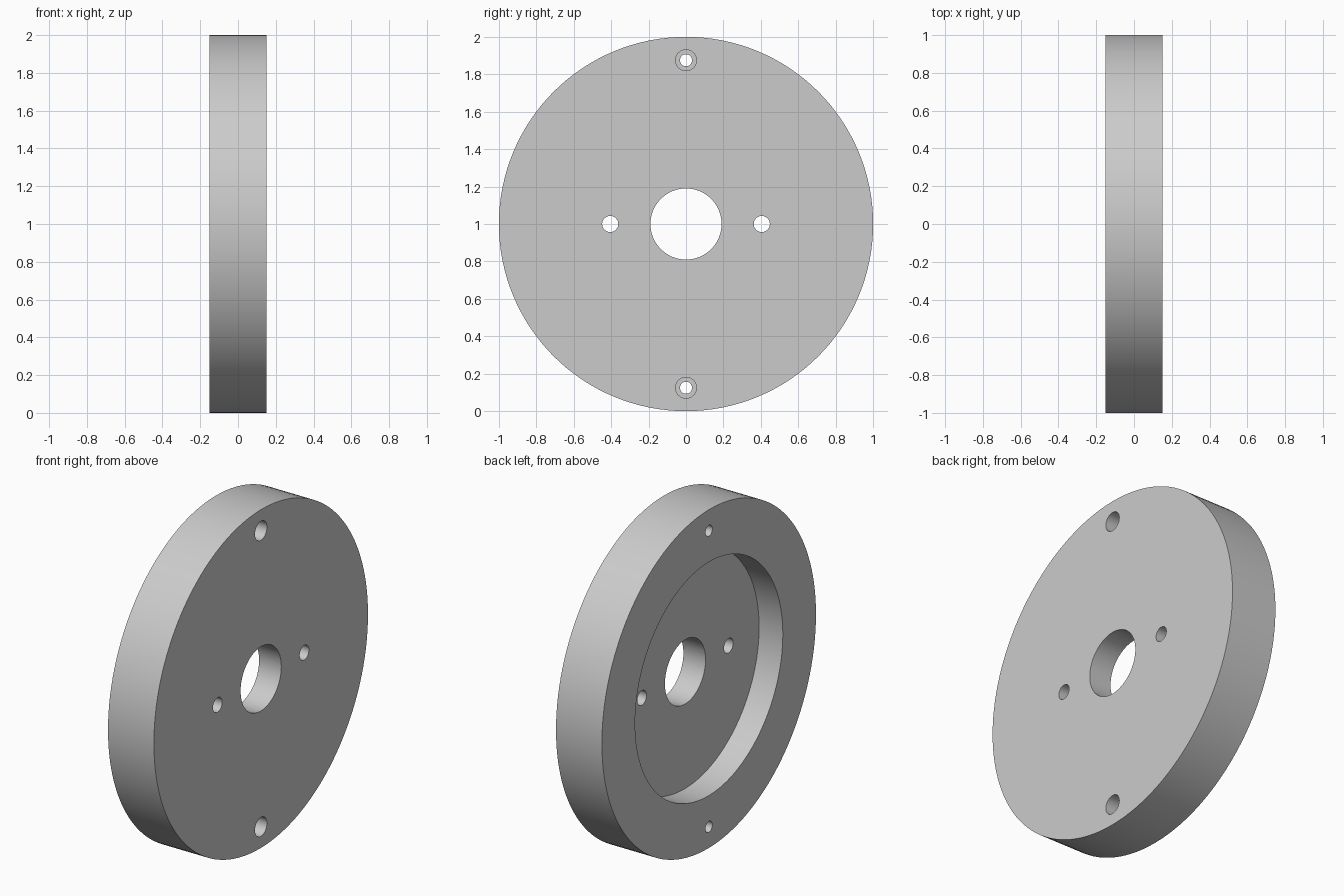
import bpy
import math
from mathutils import Matrix

cube = bpy.data.objects.get("Cube")
if cube:
    bpy.data.objects.remove(cube, do_unlink=True)

HALF = 0.15           # half thickness of the disc
FLOOR = 0.005         # x of the recess floor

grey = bpy.data.materials.new("plain grey")
grey.use_nodes = True
colour = (0.6, 0.6, 0.6, 1)
grey.diffuse_color = colour
grey.node_tree.nodes["Principled BSDF"].inputs["Base Color"].default_value = colour


def cylinder(name, radius, x0, x1, y=0, z=1, sides=48):
    """Cylinder along x from x0 to x1."""
    bpy.ops.mesh.primitive_cylinder_add(vertices=sides, radius=radius, depth=x1 - x0)
    ob = bpy.context.object
    ob.name = name
    ob.data.transform(Matrix.Rotation(math.pi / 2, 4, 'Y'))
    ob.location = ((x0 + x1) / 2, y, z)
    ob.data.materials.append(grey)
    return ob


# Disc body
disc = cylinder("flange_disc", 1, -HALF, HALF, sides=128)

# Recess on the left-hand face, centre bore and the two pin holes
cutters = [
    cylinder("recess_cutter", 0.69, -HALF - 0.1, FLOOR, sides=128),
    cylinder("bore_cutter", 0.19, -0.4, 0.4, sides=64),
]
for side in (-1, 1):
    cutters.append(cylinder("pin_hole_cutter", 0.043, -0.4, 0.4, y=side * 0.405))
    # Counterbored screw holes near the rim
    z = 1 + side * 0.875
    cutters.append(cylinder("screw_hole_cutter", 0.032, -0.4, 0.4, z=z))
    cutters.append(cylinder("counterbore_cutter", 0.056, 0, HALF + 0.1, z=z))

for cutter in cutters:
    cut = disc.modifiers.new(cutter.name, 'BOOLEAN')
    cut.operation = 'DIFFERENCE'
    cut.solver = 'EXACT'
    cut.object = cutter
    cutter.hide_render = True

# Apply the cuts, then remove the cutters
bpy.ops.object.select_all(action='DESELECT')
disc.select_set(True)
bpy.context.view_layer.objects.active = disc
for name in [m.name for m in disc.modifiers]:
    bpy.ops.object.modifier_apply(modifier=name)
for cutter in cutters:
    bpy.data.objects.remove(cutter, do_unlink=True)

bpy.ops.object.shade_smooth_by_angle(angle=math.radians(30))
